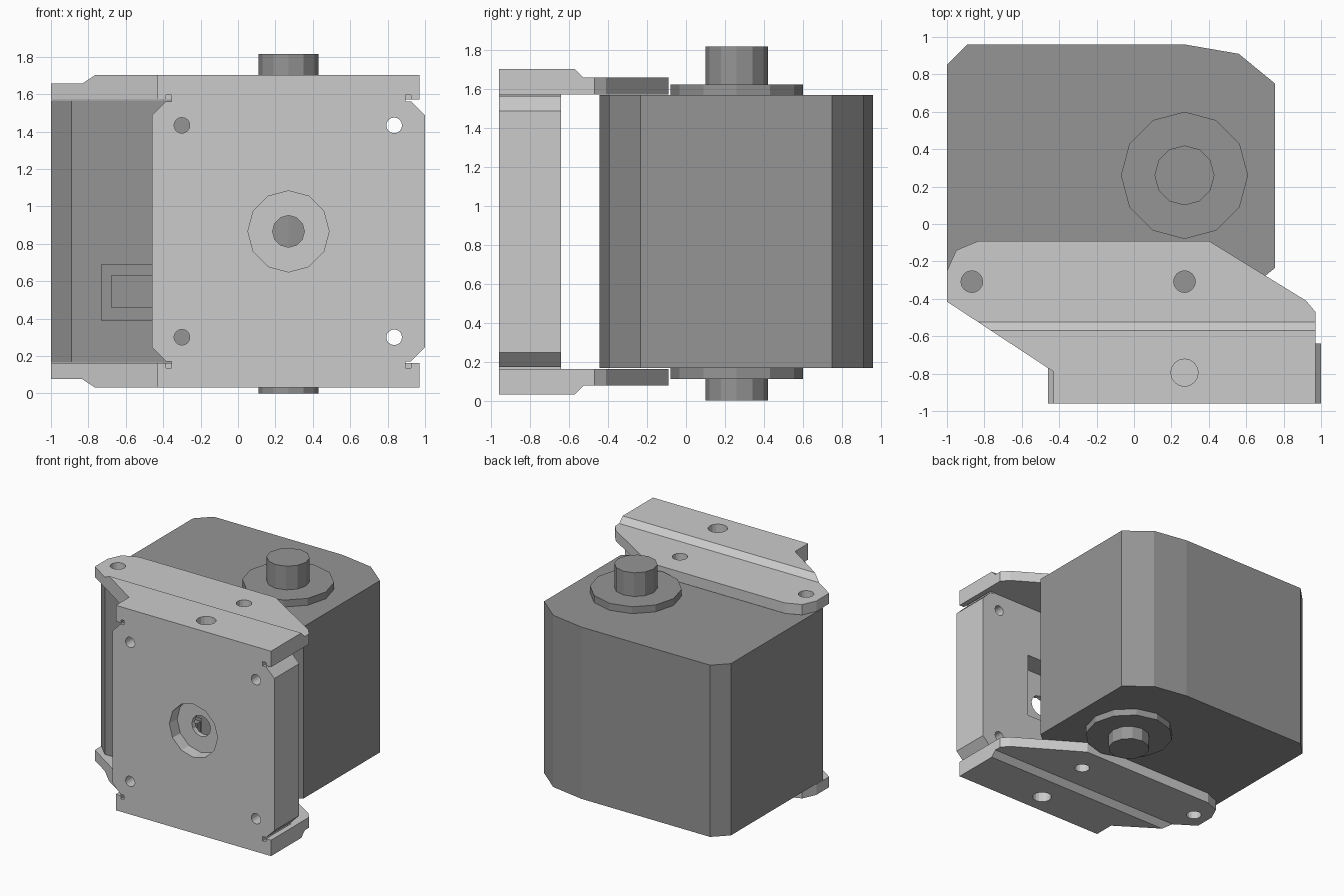
import bpy, bmesh
from math import sin, cos, pi

if "Cube" in bpy.data.objects:
    bpy.data.objects.remove(bpy.data.objects["Cube"])

MID = 0.866         # mirror height of bracket and body


def prism(name, pts, axis, lo, hi, mat=None):
    """Extrude a 2D outline along an axis: z -> (x,y), y -> (x,z), x -> (y,z)."""
    place = {'z': lambda a, b, t: (a, b, t),
             'y': lambda a, b, t: (a, t, b),
             'x': lambda a, b, t: (t, a, b)}[axis]
    bm = bmesh.new()
    rings = [[bm.verts.new(place(a, b, t)) for a, b in pts] for t in (lo, hi)]
    bm.faces.new(rings[0])
    bm.faces.new(rings[1])
    n = len(pts)
    for i in range(n):
        j = (i + 1) % n
        bm.faces.new((rings[0][i], rings[0][j], rings[1][j], rings[1][i]))
    bmesh.ops.recalc_face_normals(bm, faces=bm.faces)
    mesh = bpy.data.meshes.new(name)
    bm.to_mesh(mesh)
    bm.free()
    ob = bpy.data.objects.new(name, mesh)
    bpy.context.collection.objects.link(ob)
    if mat:
        mesh.materials.append(mat)
    return ob


def circle(a, b, r, n=12):
    return [(a + r * cos(2 * pi * i / n), b + r * sin(2 * pi * i / n)) for i in range(n)]


def rect(a0, a1, b0, b1):
    return [(a0, b0), (a1, b0), (a1, b1), (a0, b1)]


def combine(target, tool, op='DIFFERENCE'):
    """Apply a boolean and drop the tool object."""
    tool.hide_render = True
    mod = target.modifiers.new("bool", 'BOOLEAN')
    mod.operation, mod.object, mod.solver = op, tool, 'EXACT'
    bpy.context.view_layer.objects.active = target
    bpy.ops.object.modifier_apply(modifier=mod.name)
    bpy.data.objects.remove(tool)


# Dark grey motor parts
dark = bpy.data.materials.new("dark_grey")
dark.diffuse_color = (0.3, 0.3, 0.3, 1)
dark.use_nodes = True
dark.node_tree.nodes["Principled BSDF"].inputs["Base Color"].default_value = dark.diffuse_color

# Motor body: half outline mirrored about its centre line
half = [(-1.0, 0.85), (-0.89, 0.96), (0.27, 0.96), (0.56, 0.91), (0.755, 0.75)]
CY = 0.258
outline = half + [(x, 2 * CY - y) for x, y in reversed(half)]
body = prism("motor_body", outline, 'z', MID - 0.7, MID + 0.7, dark)

# Connector socket sunk in the body front, with its inner plug
combine(body, prism("cut", rect(-0.73, -0.02, 0.39, 0.69), 'y', -0.6, -0.38, dark))
prism("connector_plug", rect(-0.68, -0.07, 0.46, 0.63), 'y', -0.43, -0.37, dark)

# Boss discs and shaft, top and bottom
for name, r, z0, z1 in (("upper_boss", 0.34, MID + 0.7, 1.622), ("lower_boss", 0.34, 0.11, MID - 0.7),
                        ("upper_shaft", 0.16, 1.622, 1.815), ("lower_shaft", 0.16, 0.0, 0.11)):
    prism(name, circle(0.27, 0.26, r), 'z', z0, z1, dark)

# Bracket front plate
plate = [(-0.46, 0.62), (-0.36, 0.72), (0.90, 0.72), (1.0, 0.62)]
plate = plate + [(x, -h) for x, h in reversed(plate)]
bracket = prism("mounting_bracket", [(x, MID + h) for x, h in plate], 'y', -0.96, -0.64)

# Bracket flanges with stepped outer face and pivot holes
flange_outline = [(-0.43, -0.96), (-0.43, -0.79), (-1.0, -0.415), (-1.0, -0.25), (-0.95, -0.14),
                  (-0.83, -0.09), (0.40, -0.09), (0.92, -0.41), (0.97, -0.47), (0.97, -0.96)]
step = [(-0.57, 0.835), (-0.525, 0.79), (0.2, 0.79), (0.2, 1.035), (-0.77, 1.035)]
for s in (1, -1):
    flange = prism("flange", flange_outline, 'z', MID + s * 0.705, MID + s * 0.835)
    combine(flange, prism("cut", [(y, MID + s * h) for y, h in step], 'x', -1.5, 1.5))
    for x in (-0.867, 0.27):
        combine(flange, prism("cut", circle(x, -0.308, 0.058, 16), 'z',
                              MID + s * 0.6, MID + s * 0.9))
    combine(bracket, flange, 'UNION')
    # blind screw hole and corner relief notches
    combine(bracket, prism("cut", circle(0.27, -0.795, 0.073, 16), 'z',
                           MID + s * 0.66, MID + s * 0.9))
    for x in (-0.37, 0.91):
        zs = sorted((MID + s * 0.695, MID + s * 0.73))
        combine(bracket, prism("cut", rect(x - 0.015, x + 0.015, *zs), 'y', -1.1, -0.64))

# Plate holes: four screws, centre bore, front counterbore, rear square pocket
for x in (-0.30, 0.835):
    for z in (0.30, 1.433):
        combine(bracket, prism("cut", circle(x, z, 0.042, 16), 'y', -1.1, -0.5))
combine(bracket, prism("cut", circle(0.27, MID, 0.217), 'y', -1.1, -0.86))
combine(bracket, prism("cut", rect(0.0, 0.54, 0.60, 1.14), 'y', -0.82, -0.5))
combine(bracket, prism("cut", circle(0.27, MID, 0.085), 'y', -1.1, -0.5))
